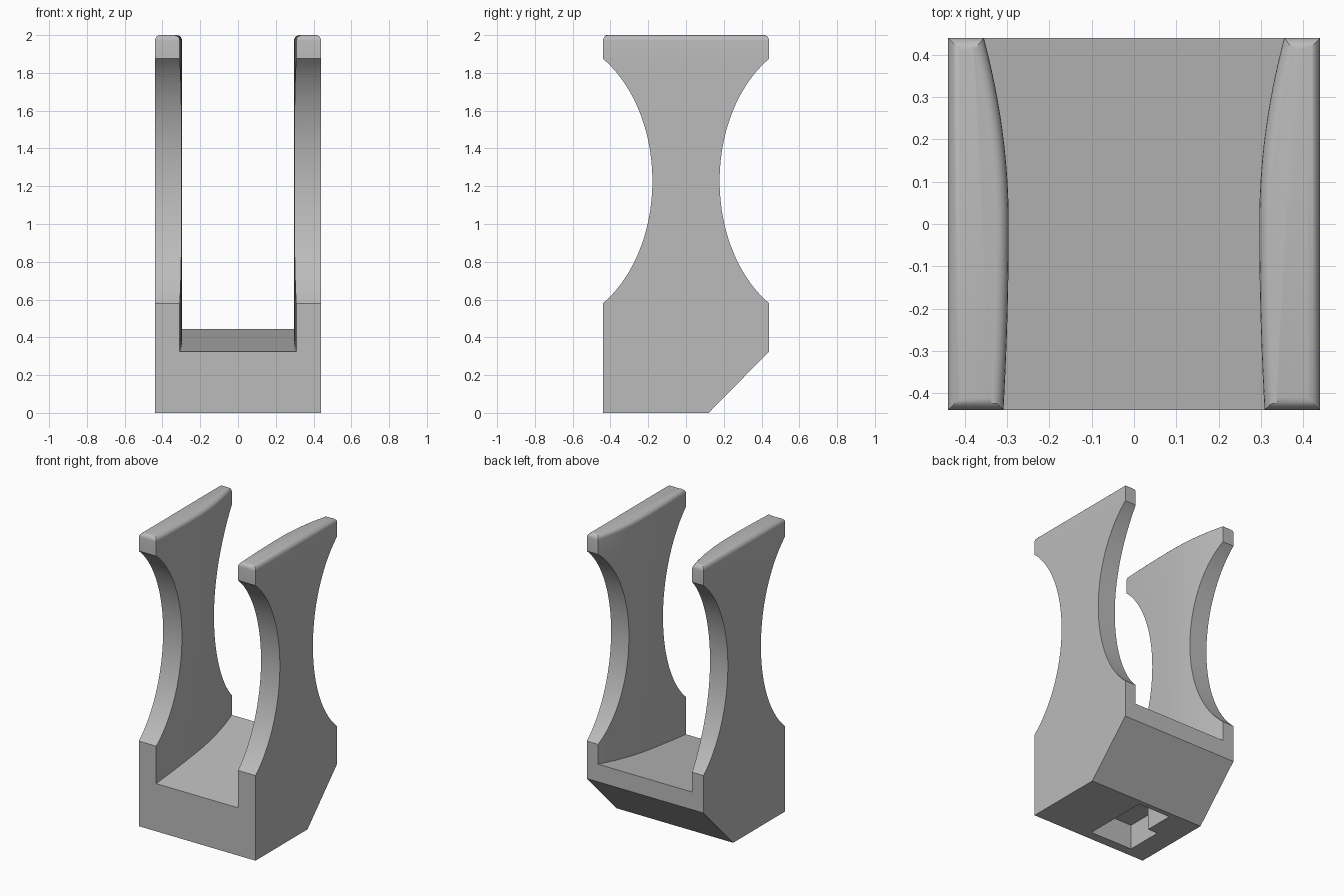
import bpy, bmesh, math
from mathutils import Vector

cube = bpy.data.objects.get("Cube")
if cube:
    bpy.data.objects.remove(cube, do_unlink=True)

HALF = 0.44      # half width and half depth
HEIGHT = 2.0

grey = bpy.data.materials.new("plain grey")
grey.use_nodes = True
colour = (0.5, 0.5, 0.5, 1)
grey.diffuse_color = colour
grey.node_tree.nodes["Principled BSDF"].inputs["Base Color"].default_value = colour


def prism(name, lower, upper):
    """Closed solid between two matching loops of points."""
    bm = bmesh.new()
    a = [bm.verts.new(p) for p in lower]
    b = [bm.verts.new(p) for p in upper]
    n = len(a)
    bm.faces.new(a)
    bm.faces.new(b)
    for i in range(n):
        j = (i + 1) % n
        bm.faces.new((a[i], a[j], b[j], b[i]))
    bmesh.ops.recalc_face_normals(bm, faces=bm.faces)
    mesh = bpy.data.meshes.new(name)
    bm.to_mesh(mesh)
    bm.free()
    obj = bpy.data.objects.new(name, mesh)
    bpy.context.collection.objects.link(obj)
    mesh.materials.append(grey)
    return obj


def waist(side, steps=40):
    """Elliptical side cut-out, listed from bottom to top."""
    low, high, depth, b = 0.58, 1.875, 0.262, 0.55
    c = 1 - depth / b
    end = math.acos(c)
    mid, a = (low + high) / 2, (high - low) / 2 / math.sin(end)
    pts = []
    for i in range(steps + 1):
        t = -end + 2 * end * i / steps
        pts.append((side * (HALF - b * (math.cos(t) - c)), mid + a * math.sin(t)))
    return pts


def cut(target, cutter):
    cutter.hide_render = True
    mod = target.modifiers.new("cut", 'BOOLEAN')
    mod.operation = 'DIFFERENCE'
    mod.solver = 'EXACT'
    mod.object = cutter
    bpy.context.view_layer.objects.active = target
    bpy.ops.object.modifier_apply(modifier=mod.name)
    bpy.data.objects.remove(cutter, do_unlink=True)


# Side profile with chamfered back, extruded across the width
profile = [(-HALF, 0), (0.12, 0), (HALF, 0.325)]
profile += waist(1) + [(HALF, HEIGHT), (-HALF, HEIGHT)] + waist(-1)[::-1]
holder = prism("two_arm_holder",
               [(-HALF, y, z) for y, z in profile],
               [(HALF, y, z) for y, z in profile])

# Channel between the arms, with bowed walls and a sloping floor
def inner_x(y):
    return 0.296 + (0.305 if y > 0 else 0.065) * y * y

ys = [-0.6 + 1.2 * i / 48 for i in range(49)]
plan = [(inner_x(y), y) for y in ys] + [(-inner_x(y), y) for y in reversed(ys)]
channel = prism("channel_cutter",
                [(x, y, 0.385 + 0.136 * y) for x, y in plan],
                [(x, y, 2.3) for x, y in plan])
cut(holder, channel)

# Stepped pocket in the underside
pocket_plan = [(0.03, -0.375), (0.03, 0.085), (-0.215, 0.085),
               (-0.215, -0.12), (-0.29, -0.12), (-0.29, -0.375)]
pocket = prism("pocket_cutter",
               [(x, y, -0.1) for x, y in pocket_plan],
               [(x, y, 0.17) for x, y in pocket_plan])
cut(holder, pocket)

# Rounded rims on top of both arms
bm = bmesh.new()
bm.from_mesh(holder.data)
bmesh.ops.remove_doubles(bm, verts=bm.verts, dist=0.0001)
rim = [e for e in bm.edges
       if all(v.co.z > HEIGHT - 0.001 for v in e.verts)
       and any(abs(f.normal.z) < 0.5 for f in e.link_faces)]
bmesh.ops.bevel(bm, geom=rim, offset=0.03, offset_type='OFFSET',
                segments=5, profile=0.5, affect='EDGES', clamp_overlap=False)
bm.to_mesh(holder.data)
bm.free()

bpy.ops.object.select_all(action='DESELECT')
holder.select_set(True)
bpy.context.view_layer.objects.active = holder
bpy.ops.object.shade_smooth_by_angle(angle=math.radians(30))
